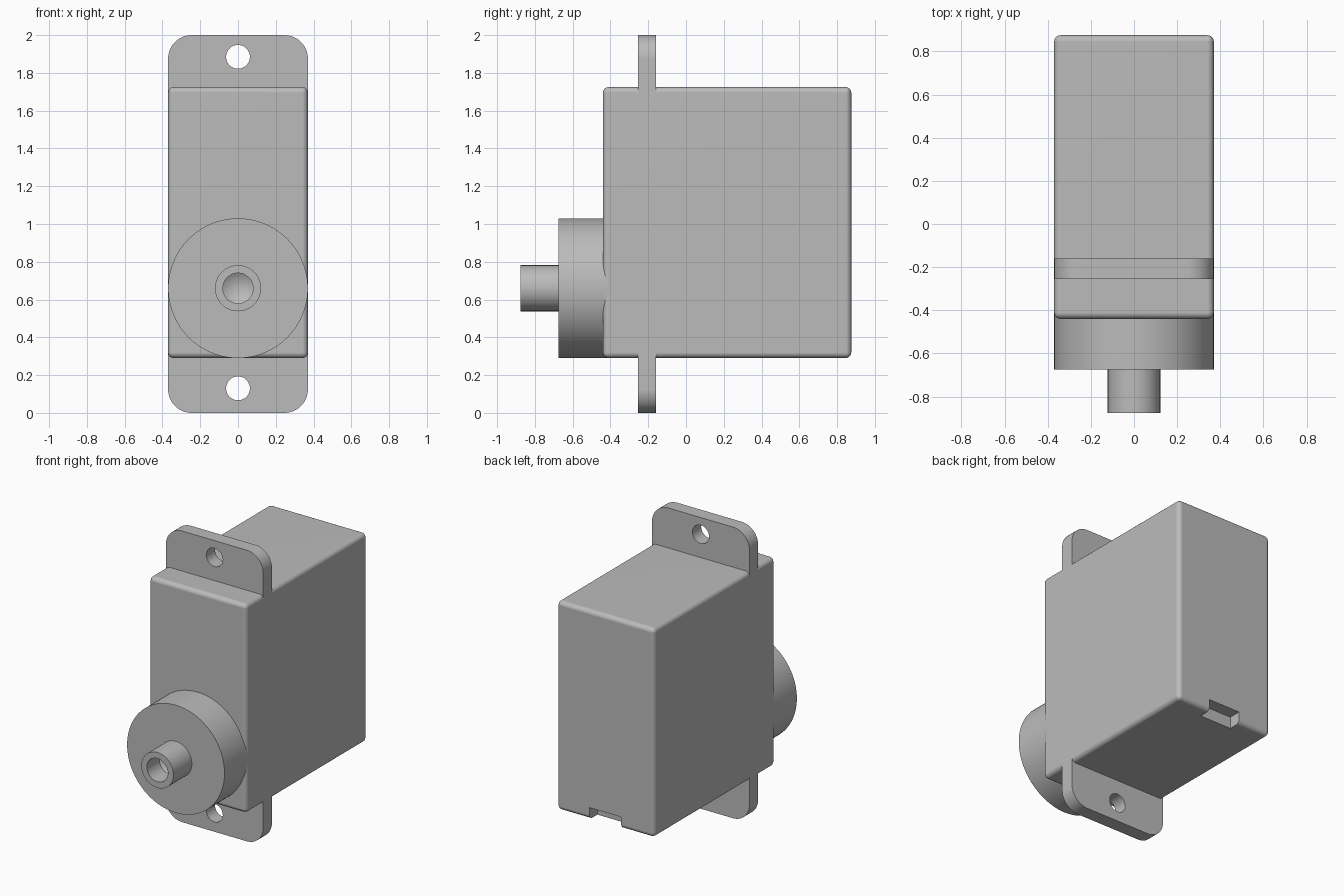
import bpy, bmesh, math
from mathutils import Matrix, Vector

default = bpy.data.objects.get("Cube")
if default:
    bpy.data.objects.remove(default, do_unlink=True)

grey = bpy.data.materials.new("housing grey")
grey.use_nodes = True
grey.diffuse_color = (0.5, 0.5, 0.5, 1)
grey.node_tree.nodes["Principled BSDF"].inputs["Base Color"].default_value = grey.diffuse_color


def make(name, bm):
    bmesh.ops.recalc_face_normals(bm, faces=bm.faces)
    mesh = bpy.data.meshes.new(name)
    bm.to_mesh(mesh)
    bm.free()
    mesh.materials.append(grey)
    obj = bpy.data.objects.new(name, mesh)
    bpy.context.collection.objects.link(obj)
    return obj


def box_mesh(lo, hi):
    lo, hi = Vector(lo), Vector(hi)
    bm = bmesh.new()
    bmesh.ops.create_cube(bm, size=1, matrix=Matrix.Translation((lo + hi) / 2)
                          @ Matrix.Diagonal((*(hi - lo), 1)))
    return bm


def activate(obj):
    bpy.ops.object.select_all(action='DESELECT')
    obj.select_set(True)
    bpy.context.view_layer.objects.active = obj


def cut(obj, cutter):
    mod = obj.modifiers.new("cut", 'BOOLEAN')
    mod.operation, mod.solver, mod.object = 'DIFFERENCE', 'EXACT', cutter
    activate(obj)
    bpy.ops.object.modifier_apply(modifier=mod.name)
    bpy.data.objects.remove(cutter, do_unlink=True)


def smooth(obj):
    activate(obj)
    bpy.ops.object.shade_smooth_by_angle(angle=math.radians(35))
    mod = obj.modifiers.new("flat faces", 'WEIGHTED_NORMAL')
    mod.keep_sharp = True


def lathe(name, profile, z, steps=96):
    """Revolve (radius, y) points about the y axis at height z."""
    bm = bmesh.new()
    verts = [bm.verts.new((r, y, z)) for r, y in profile]
    edges = [bm.edges.new(pair) for pair in zip(verts, verts[1:])]
    bmesh.ops.spin(bm, geom=verts + edges, cent=(0, 0, z), axis=(0, 1, 0),
                   angle=math.tau, steps=steps, use_duplicate=False)
    bmesh.ops.remove_doubles(bm, verts=bm.verts, dist=0.0001)
    return make(name, bm)


W = 0.37                     # half width shared by case, tabs and boss
BOTTOM, TOP = 0.29, 1.725    # case
AXIS = 0.66                  # output shaft height

# Case with softly rounded edges
bm = box_mesh((-W, -0.44, BOTTOM), (W, 0.875, TOP))
bmesh.ops.bevel(bm, geom=list(bm.edges), offset=0.03, segments=5,
                profile=0.5, affect='EDGES')
case = make("case", bm)

# Cable exit notch in the lower rear edge
cut(case, make("notch_cutter", box_mesh((-0.12, 0.79, 0.2), (0.12, 1, 0.37))))
smooth(case)


# Mounting tabs: two rounded outer corners and one screw hole each
def mounting_tab(name, inner, outer, hole_z):
    bm = box_mesh((-W, -0.255, min(inner, outer)), (W, -0.16, max(inner, outer)))
    corners = [e for e in bm.edges
               if all(abs(v.co.z - outer) < 0.001 for v in e.verts)
               and abs(e.verts[0].co.x - e.verts[1].co.x) < 0.001]
    bmesh.ops.bevel(bm, geom=corners, offset=0.125, segments=12,
                    profile=0.5, affect='EDGES')
    tab = make(name, bm)
    hole = [(0, -0.4), (0.063, -0.4), (0.063, 0), (0, 0)]
    cut(tab, lathe("hole_cutter", hole, hole_z, 48))
    smooth(tab)


mounting_tab("upper_mounting_tab", TOP - 0.035, 2, 1.885)
mounting_tab("lower_mounting_tab", BOTTOM + 0.035, 0, 0.13)

# Round gear boss
smooth(lathe("gear_boss", [(0, -0.4), (W, -0.4), (W, -0.675), (0, -0.675)], AXIS))

# Output shaft with a drilled bore
smooth(lathe("output_shaft", [(0, -0.66), (0.122, -0.66), (0.122, -0.875),
                              (0.08, -0.875), (0.08, -0.74), (0, -0.69)], AXIS, 64))
